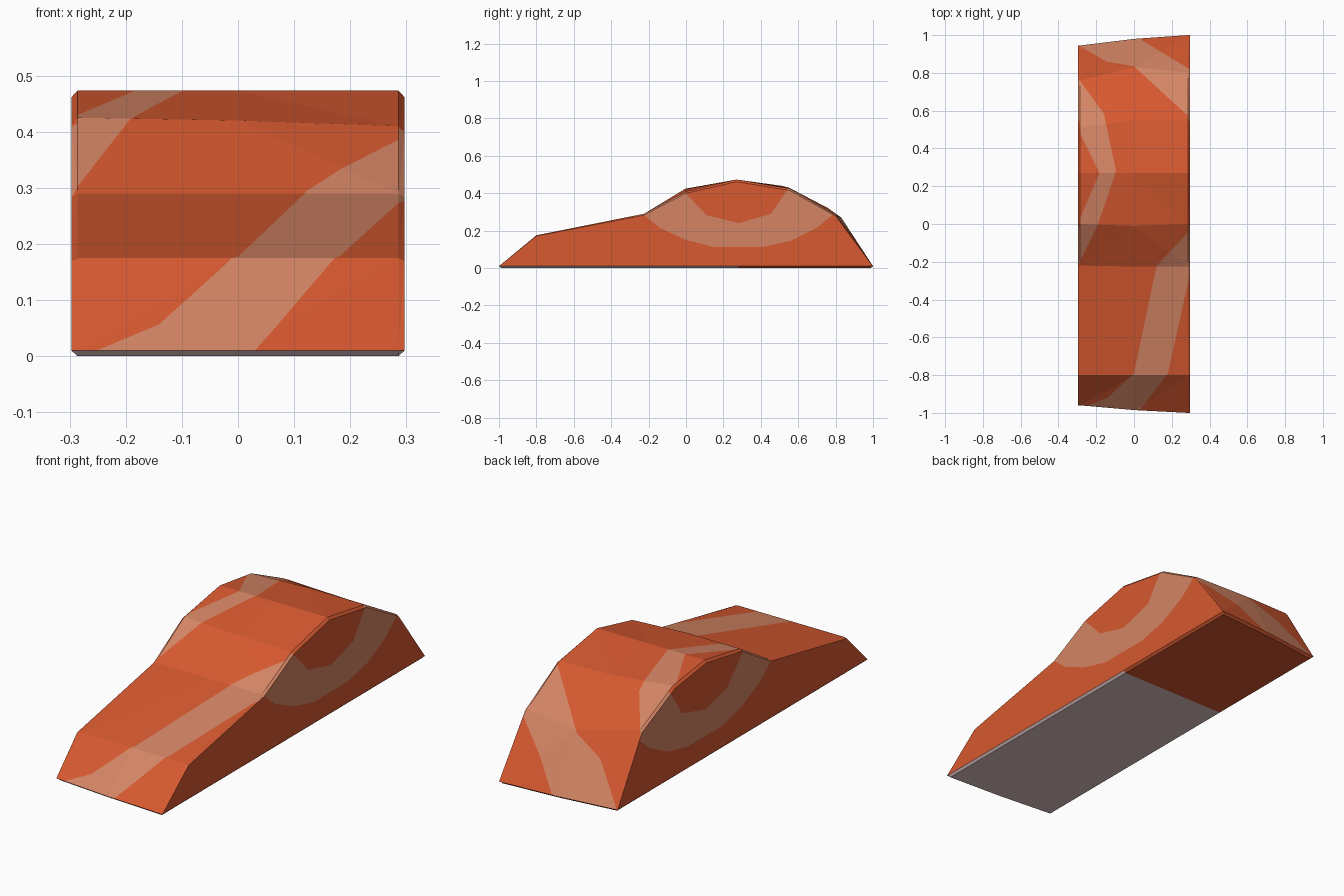
import bpy, bmesh
from mathutils import Vector

if "Cube" in bpy.data.objects:
    bpy.data.objects.remove(bpy.data.objects["Cube"])


def material(name, rgb):
    m = bpy.data.materials.new(name)
    m.diffuse_color = (*rgb, 1)
    m.use_nodes = True
    m.node_tree.nodes["Principled BSDF"].inputs["Base Color"].default_value = m.diffuse_color
    return m


# Side profiles (y, z) at the left edge, middle and right edge
left = [(-.96, .01), (-.80, .175), (-.22, .29), (0, .425),
        (.27, .473), (.51, .44), (.76, .32), (.945, .01)]
mid = [(-.985, .01), (-.80, .175), (-.225, .29), (-.01, .42),
       (.27, .473), (.55, .43), (.83, .27), (.98, .01)]
right = [(-1, .01), (-.80, .175), (-.225, .29), (0, .41),
         (.27, .473), (.555, .425), (.80, .285), (1, .01)]


def ring(bm, x, profile, outer):
    """One cross-section; outer rings are drawn in to form the edge chamfer."""
    pts = [(y, .01 + (z - .01) * .975) if outer else (y, z) for y, z in profile]
    low = .01 if outer else 0
    pts += [(profile[-1][0] - .012, low), (profile[0][0] + .012, low)]
    return [bm.verts.new((x, y, z)) for y, z in pts]


# Wedge body lofted across x
bm = bmesh.new()
rings = [ring(bm, *r) for r in ((-.297, left, True), (-.286, left, False),
                                (0, mid, False),
                                (.286, right, False), (.297, right, True))]
for a, b in zip(rings, rings[1:]):
    for i in range(len(a)):
        j = (i + 1) % len(a)
        bm.faces.new((a[i], a[j], b[j], b[i]))
bm.faces.new(rings[0])
bm.faces.new(rings[-1])
bmesh.ops.recalc_face_normals(bm, faces=bm.faces)
bmesh.ops.triangulate(bm, faces=bm.faces)
bm.normal_update()


def is_side(f):
    return abs(f.normal.x) > .6 and f.normal.z > -.3


def is_top(f):
    return not is_side(f) and f.normal.z > .05


def is_bottom(f):
    return f.normal.z < -.3


def cut(rule, co, no):
    faces = [f for f in bm.faces if rule(f)]
    geom = list({e for f in faces for e in f.edges} | {v for f in faces for v in f.verts})
    bmesh.ops.bisect_plane(bm, geom=geom + faces, dist=1e-5, plane_co=co, plane_no=no)
    bm.normal_update()


def inside(p, poly):
    hit = False
    for (ax, ay), (bx, by) in zip(poly, poly[1:] + poly[:1]):
        if (ay > p[1]) != (by > p[1]) and p[0] < (bx - ax) * (p[1] - ay) / (by - ay) + ax:
            hit = not hit
    return hit


def paint(rule, poly, axes, index):
    """Cut a polygon into the faces picked by the rule and colour its inside."""
    u, v = axes
    for a, b in zip(poly, poly[1:] + poly[:1]):
        co, no = Vector(), Vector()
        co[u], co[v] = a
        no[u], no[v] = a[1] - b[1], b[0] - a[0]
        cut(rule, co, no.normalized())
    for f in bm.faces:
        c = f.calc_center_median()
        if rule(f) and inside((c[u], c[v]), poly):
            f.material_index = index


# Pale stripes over the top (x, y): front, left and back
front_stripe = [(-.29, -1.02), (-.27, -.97), (-.14, -.92), (0, -.79), (.12, -.22),
                (.31, -.02), (.31, -.20), (.18, -.79), (.02, -1.0), (.01, -1.02)]
left_stripe = [(-.31, .79), (-.16, .585), (-.095, .28), (-.19, 0), (-.31, -.25),
               (-.31, -.03), (-.183, .27), (-.31, .53)]
back_stripe = [(.31, .81), (.03, .98), (.01, 1.02), (-.31, 1.02), (-.31, .955),
               (-.145, .86), (0, .835), (.31, .55)]
for stripe in (front_stripe, left_stripe, back_stripe):
    paint(is_top, stripe, (0, 1), 1)

# Pale arch on both sides (y, z)
arch = [(-.25, .305), (-.14, .215), (0, .15), (.15, .112), (.41, .112), (.56, .145),
        (.70, .215), (.82, .315), (.57, .46), (.455, .29), (.28, .24), (.11, .283),
        (-.03, .43)]
paint(is_side, arch, (1, 2), 1)

# Grey front part of the underside
cut(is_bottom, Vector((0, .28, 0)), Vector((0, 1, 0)))
for f in bm.faces:
    if is_bottom(f) and f.calc_center_median().y < .28:
        f.material_index = 2

mesh = bpy.data.meshes.new("wedge_body")
bm.to_mesh(mesh)
bm.free()
for m in (material("orange", (.68, .10, .03)),
          material("pale_orange", (.66, .235, .13)),
          material("pinkish_grey", (.76, .56, .57))):
    mesh.materials.append(m)
body = bpy.data.objects.new("wedge_body", mesh)
bpy.context.collection.objects.link(body)
